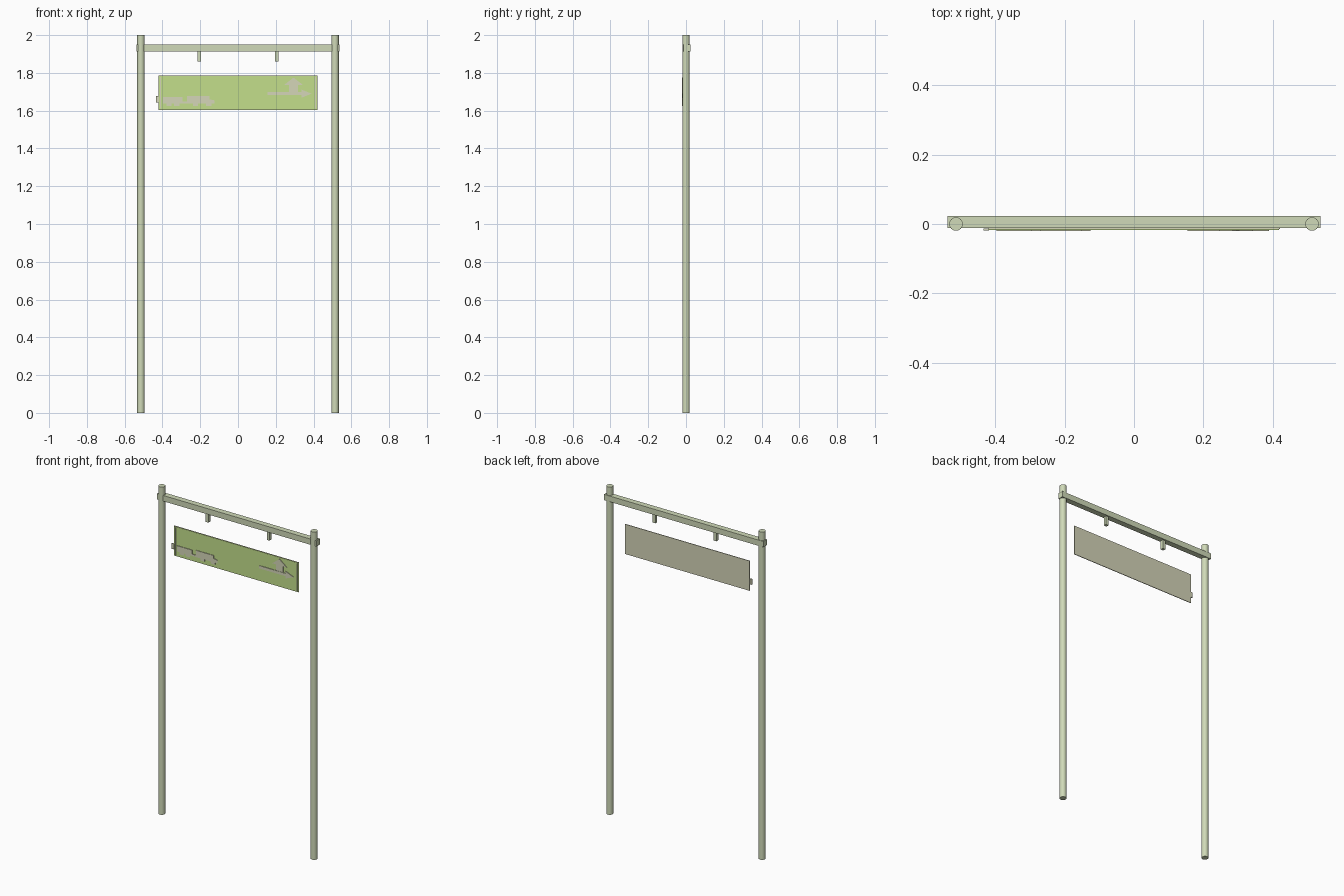
import bpy, bmesh, math

if "Cube" in bpy.data.objects:
    bpy.data.objects.remove(bpy.data.objects["Cube"])


def material(name, rgb):
    m = bpy.data.materials.new(name)
    m.diffuse_color = (*rgb, 1)
    m.use_nodes = True
    m.node_tree.nodes["Principled BSDF"].inputs["Base Color"].default_value = m.diffuse_color
    return m


PALE = material("pale_metal", (0.63, 0.70, 0.48))
GREEN = material("sign_green", (0.55, 0.74, 0.26))
CREAM = material("sign_cream", (0.66, 0.67, 0.48))
TAN = material("board_back", (0.66, 0.66, 0.48))


def add_mesh(name, bm, mat):
    bmesh.ops.recalc_face_normals(bm, faces=bm.faces)
    me = bpy.data.meshes.new(name)
    bm.to_mesh(me)
    bm.free()
    me.materials.append(mat)
    ob = bpy.data.objects.new(name, me)
    bpy.context.collection.objects.link(ob)
    return ob


def box(name, x, y, z, mat):
    """Box from (min, max) ranges on each axis."""
    bm = bmesh.new()
    bmesh.ops.create_cube(bm, size=1)
    for v in bm.verts:
        for i, (a, b) in enumerate((x, y, z)):
            v.co[i] = a if v.co[i] < 0 else b
    return add_mesh(name, bm, mat)


def plate(name, outline, y_front, y_back, mat):
    """Flat shape given in x/z, extruded along y."""
    bm = bmesh.new()
    face = bm.faces.new([bm.verts.new((x, y_front, z)) for x, z in outline])
    ext = bmesh.ops.extrude_face_region(bm, geom=[face])
    for v in ext["geom"]:
        if isinstance(v, bmesh.types.BMVert):
            v.co.y = y_back
    return add_mesh(name, bm, mat)


def cylinder(name, x, y, z0, z1, r, sides, mat):
    bpy.ops.mesh.primitive_cylinder_add(vertices=sides, radius=r, depth=z1 - z0,
                                        location=(x, y, (z0 + z1) / 2))
    ob = bpy.context.object
    ob.name = name
    ob.data.materials.append(mat)
    bpy.ops.object.shade_smooth_by_angle(angle=math.radians(40))


# Posts and hanger stubs, one of each per side
for side, s in (("left", -1), ("right", 1)):
    cylinder("post_" + side, s * 0.514, 0, 0, 2, 0.0195, 24, PALE)
    box("hanger_" + side, (s * 0.206 - 0.009, s * 0.206 + 0.009),
        (-0.004, 0.014), (1.86, 1.915), PALE)

# Crossbar
box("crossbar", (-0.538, 0.538), (-0.012, 0.023), (1.914, 1.949), PALE)

# Sign board with green face
box("sign_back", (-0.422, 0.421), (-0.015, -0.011), (1.604, 1.786), TAN)
box("sign_face", (-0.42, 0.419), (-0.017, -0.015), (1.606, 1.784), GREEN)

# Thin border strips at both ends of the face
for side, s in (("left", -1), ("right", 1)):
    box("face_border_" + side, (s * 0.41 - 0.002, s * 0.41 + 0.002),
        (-0.018, -0.0165), (1.612, 1.778), CREAM)

FRONT, BACK = -0.0205, -0.0165

# Direction arrows
plate("arrow_up", [(0.27, 1.70), (0.27, 1.737), (0.245, 1.737), (0.294, 1.775),
                   (0.343, 1.737), (0.318, 1.737), (0.318, 1.70)], FRONT, BACK, CREAM)
plate("arrow_right", [(0.155, 1.682), (0.155, 1.699), (0.335, 1.699), (0.335, 1.712),
                      (0.39, 1.690), (0.335, 1.668), (0.335, 1.682)], FRONT, BACK, CREAM)

# Vehicle pictogram: stepped silhouette with wheels, and the tab over the edge
plate("vehicle_symbol", [(-0.397, 1.637), (-0.397, 1.672), (-0.295, 1.672), (-0.295, 1.648),
                         (-0.27, 1.648), (-0.27, 1.678), (-0.15, 1.678), (-0.15, 1.660),
                         (-0.125, 1.655), (-0.125, 1.637)], FRONT, BACK, CREAM)
for i, x in enumerate((-0.365, -0.325, -0.225, -0.155)):
    box(f"vehicle_wheel_{i + 1}", (x - 0.014, x + 0.014), (FRONT, BACK), (1.624, 1.637), CREAM)
box("edge_tab", (-0.435, -0.418), (-0.019, -0.013), (1.643, 1.677), CREAM)
